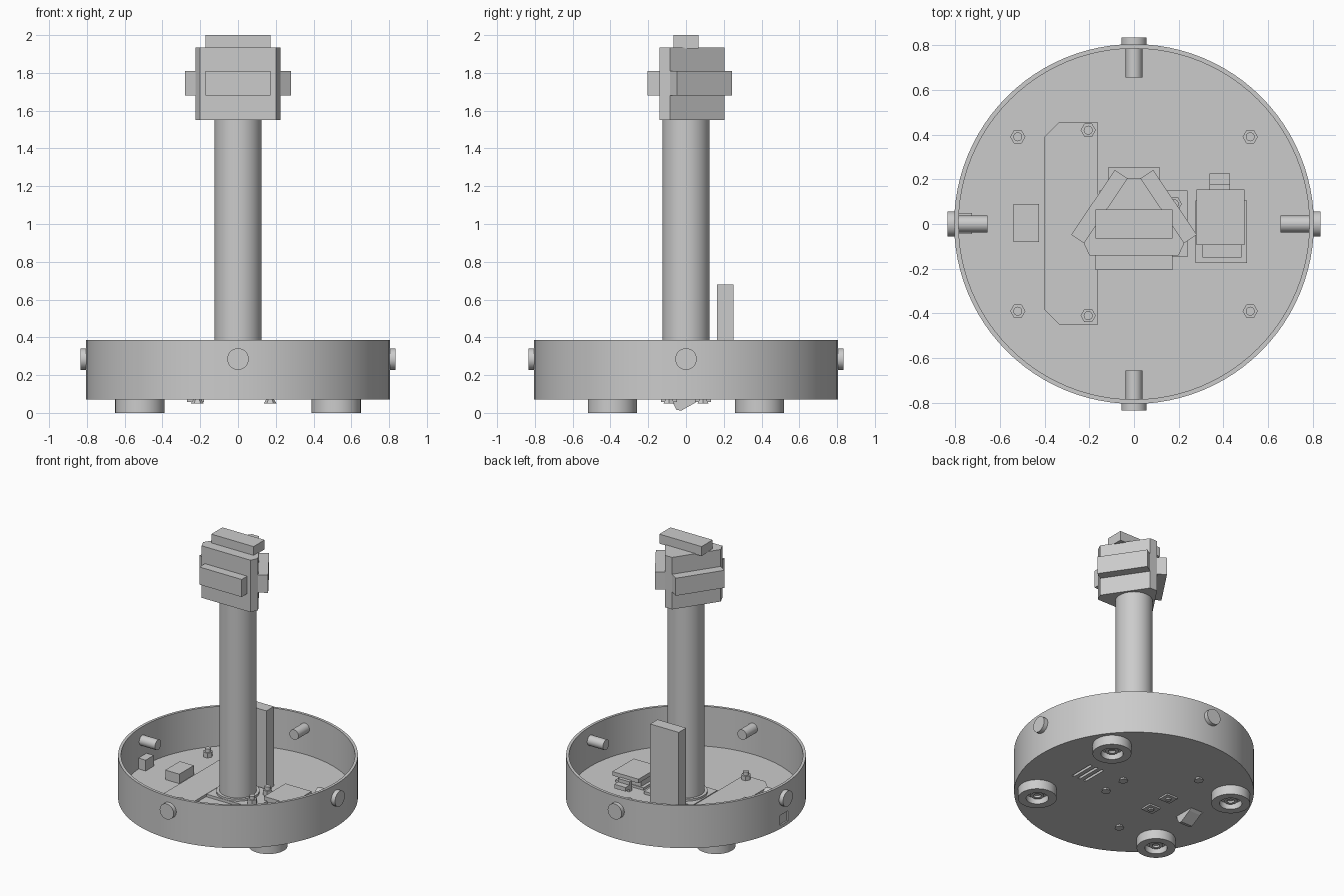
import bpy, bmesh, math
from mathutils import Matrix, Vector

if "Cube" in bpy.data.objects:
    bpy.data.objects.remove(bpy.data.objects["Cube"])

grey = bpy.data.materials.new("plain grey")
grey.diffuse_color = (0.6, 0.6, 0.6, 1)
grey.use_nodes = True
grey.node_tree.nodes["Principled BSDF"].inputs["Base Color"].default_value = grey.diffuse_color


def finish(name, bm, smooth=False):
    bmesh.ops.recalc_face_normals(bm, faces=bm.faces)
    me = bpy.data.meshes.new(name)
    bm.to_mesh(me)
    bm.free()
    me.materials.append(grey)
    ob = bpy.data.objects.new(name, me)
    bpy.context.collection.objects.link(ob)
    if smooth:
        bpy.ops.object.select_all(action='DESELECT')
        ob.select_set(True)
        bpy.context.view_layer.objects.active = ob
        bpy.ops.object.shade_smooth_by_angle(angle=math.radians(30))
    return ob


def add_box(bm, x0, x1, y0, y1, z0, z1):
    m = Matrix.Translation(((x0 + x1) / 2, (y0 + y1) / 2, (z0 + z1) / 2))
    m = m @ Matrix.Diagonal((x1 - x0, y1 - y0, z1 - z0, 1))
    bmesh.ops.create_cube(bm, size=1, matrix=m)


def box(name, *b):
    bm = bmesh.new()
    add_box(bm, *b)
    return finish(name, bm)


def prism(name, pts, vec):
    """Closed polygon (3D points) extruded along vec."""
    bm = bmesh.new()
    f = bm.faces.new([bm.verts.new(p) for p in pts])
    r = bmesh.ops.extrude_face_region(bm, geom=[f], use_keep_orig=True)
    bmesh.ops.translate(bm, vec=vec, verts=[v for v in r["geom"] if isinstance(v, bmesh.types.BMVert)])
    return finish(name, bm)


def lathe(name, profile, n=64, at=(0, 0, 0), rot=None):
    """Spin (radius, z) profile about z; open ends must lie on the axis or close."""
    bm = bmesh.new()
    vs = [bm.verts.new((r, 0, z)) for r, z in profile]
    es = [bm.edges.new((a, b)) for a, b in zip(vs, vs[1:])]
    bmesh.ops.spin(bm, geom=vs + es, axis=(0, 0, 1), cent=(0, 0, 0),
                   angle=2 * math.pi, steps=n, use_merge=True)
    bmesh.ops.remove_doubles(bm, verts=bm.verts, dist=1e-5)
    m = Matrix.Translation(at) @ (rot or Matrix.Identity(4))
    bmesh.ops.transform(bm, matrix=m, verts=bm.verts)
    return finish(name, bm, n > 8)


# round open tray
tray = lathe("tray", [(0, .07), (.805, .07), (.805, .385), (.785, .385), (.785, .09), (0, .09)], 96)

# cutters: floor vents, rocker opening, wall port
bm = bmesh.new()
for x in (.35, .40, .45):
    add_box(bm, x - .01, x + .01, -.10, .09, .05, .12)
add_box(bm, -.535, -.43, -.075, .085, .05, .12)
add_box(bm, -.85, -.75, -.045, .05, .095, .17)
cutter = finish("tray_cutter", bm)
cutter.hide_render = True
cutter.hide_set(True)
mod = tray.modifiers.new("openings", 'BOOLEAN')
mod.operation = 'DIFFERENCE'
mod.solver = 'EXACT'
mod.object = cutter


# bolt head below the floor, nut and stud above it
def bolt(x, y, base=.09):
    lathe("nut", [(0, base), (.034, base), (.034, base + .035), (0, base + .035)], 6, (x, y, 0))
    lathe("stud", [(0, base), (.02, base), (.02, base + .06), (0, base + .06)], 16, (x, y, 0))


# ring feet with recessed screws
for sx in (-1, 1):
    for sy in (-1, 1):
        x, y = .52 * sx, .39 * sy
        lathe("foot", [(0, .07), (.13, .07), (.13, 0), (.075, 0), (.075, .045), (0, .045)], 48, (x, y, 0))
        lathe("foot_screw", [(0, .045), (.045, .045), (.045, .02), (.025, .02), (.025, .035), (0, .035)],
              24, (x, y, 0))
        bolt(x, y)

for x, y, base in ((-.205, .42, .105), (-.205, -.41, .105), (.18, .09, .11), (.18, -.09, .11)):
    bolt(x, y, base)
    lathe("bolt_head", [(0, .072), (.02, .072), (.034, .05), (0, .05)], 6, (x - .01, y, 0))

# side buttons around the wall
for i in range(4):
    rot = Matrix.Rotation(i * math.pi / 2, 4, 'Z') @ Matrix.Rotation(math.pi / 2, 4, 'Y')
    lathe("side_button", [(0, .655), (.037, .655), (.037, .803), (.057, .803), (.057, .835), (0, .835)],
          32, (0, 0, .285), rot)

# circuit board with clipped left corners
prism("circuit_board", [(-.16, -.45, .09), (-.16, .455, .09), (-.335, .455, .09), (-.4, .39, .09),
                        (-.4, -.385, .09), (-.335, -.45, .09)], (0, 0, .018))

# rocker switch: body, and wedge poking out underneath
box("switch_body", -.54, -.425, -.08, .09, .085, .16)
prism("switch_rocker", [(-.53, -.07, .09), (-.53, -.07, .055), (-.53, -.05, .016), (-.53, -.025, .012),
                        (-.53, .06, .06), (-.53, .08, .075), (-.53, .08, .09)], (.095, 0, 0))

# power socket behind the wall port
box("power_socket", -.793, -.725, -.045, .05, .09, .17)

# charging pads on the underside
for y in (-.09, .09):
    box("underside_pad", -.27, -.18, y - .042, y + .042, .058, .072)
    lathe("pad_nub", [(0, .06), (.022, .06), (.018, .05), (0, .05)], 16, (-.225, y, 0))

# sound module
for part, b in {
    "module_frame": (.275, .505, -.175, .105, .09, .108),
    "module_core": (.30, .475, -.09, .10, .10, .165),
    "module_plate": (.28, .495, -.095, .155, .16, .19),
    "module_front_block": (.307, .48, -.15, -.09, .10, .15),
    "module_rear_block": (.338, .43, .15, .18, .09, .165),
    "module_connector": (.338, .43, .18, .225, .11, .14),
}.items():
    box(part, *b)

# upright battery behind the post
box("battery", -.117, .117, .165, .252, .09, .68)

# post with base flange
box("post_flange", -.155, .24, -.147, .15, .09, .11)
lathe("post_collar", [(0, .09), (.145, .09), (.145, .125), (0, .125)], 48)
lathe("post", [(0, .09), (.125, .09), (.125, 1.55), (0, 1.55)], 64)

# head: triangular block with clipped corners
half = [(.2, -.14), (.225, -.085), (.03, .205)]
outline = half + [(-x, y) for x, y in reversed(half)]
prism("head", [(x, y, 1.55) for x, y in outline], (0, 0, 1.935 - 1.55))

# sensor bars on the three faces and on top
box("front_sensor", -.173, .173, -.205, -.135, 1.68, 1.81)
box("top_sensor", -.173, .173, -.065, .065, 1.93, 2.0)
for s, name in ((1, "right_sensor"), (-1, "left_sensor")):
    a, b = Vector((s * .225, -.085, 1.68)), Vector((s * .03, .205, 1.68))
    out = Vector((s * .83, .557, 0)) * .067
    prism(name, [a, b, b + out, a + out], (0, 0, .13))
